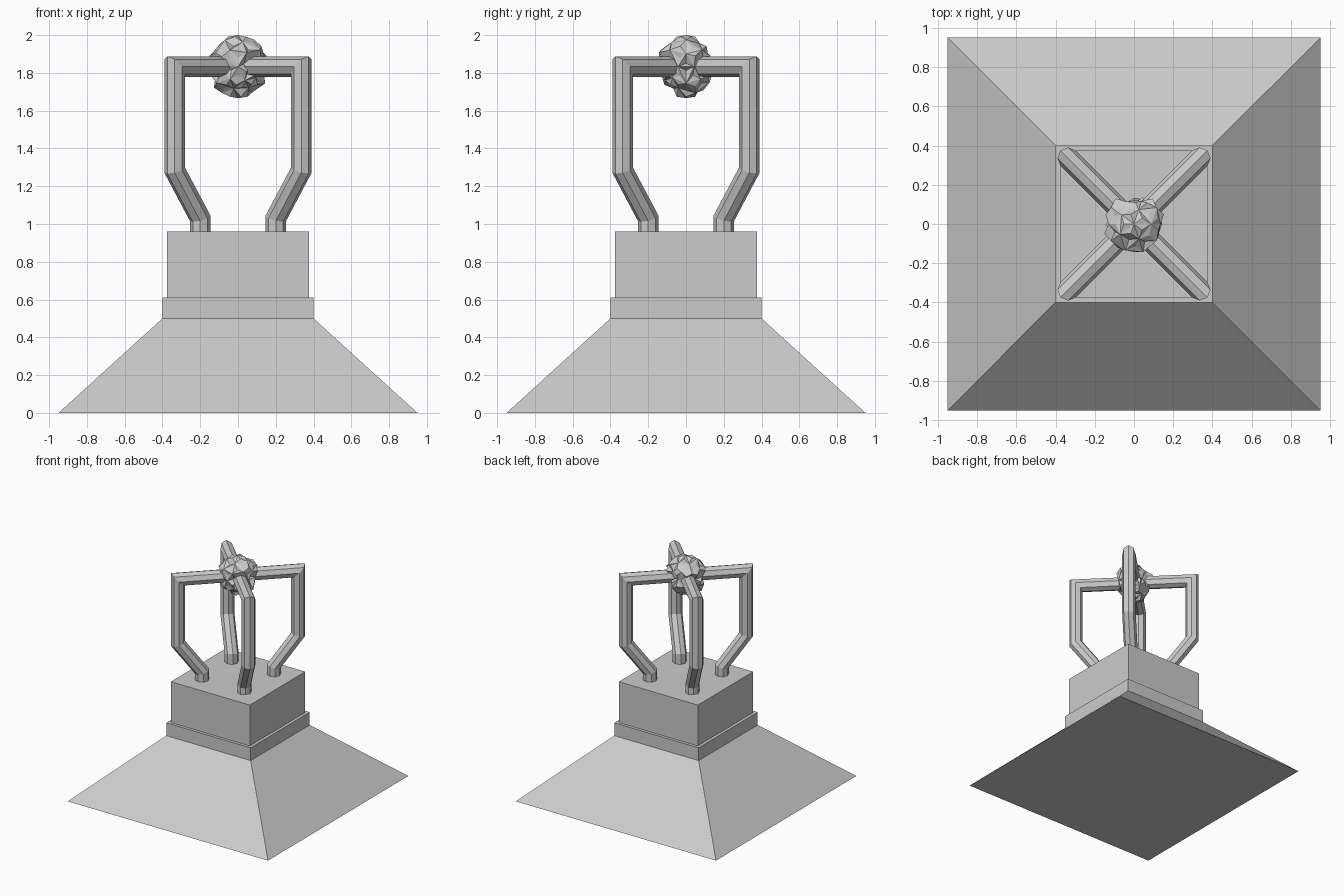
import bpy, bmesh, math, random
from mathutils import Vector, Matrix

cube = bpy.data.objects.get("Cube")
if cube:
    bpy.data.objects.remove(cube, do_unlink=True)

stone = bpy.data.materials.new("plain_grey")
stone.use_nodes = True
GREY = (0.6, 0.6, 0.6, 1)
stone.diffuse_color = GREY
stone.node_tree.nodes["Principled BSDF"].inputs["Base Color"].default_value = GREY


def finish(name, bm):
    bmesh.ops.recalc_face_normals(bm, faces=bm.faces)
    mesh = bpy.data.meshes.new(name)
    bm.to_mesh(mesh)
    bm.free()
    mesh.materials.append(stone)
    obj = bpy.data.objects.new(name, mesh)
    bpy.context.collection.objects.link(obj)
    return obj


def block(name, low, high, z0, z1):
    """Square block with half-widths low (bottom) and high (top)."""
    bm = bmesh.new()
    bmesh.ops.create_cube(bm, size=2)
    for v in bm.verts:
        half, z = (high, z1) if v.co.z > 0 else (low, z0)
        v.co = (v.co.x * half, v.co.y * half, z)
    return finish(name, bm)


def arm(name, path, radius, angle, sides=8):
    """Mitred tube along a path of (distance out, height), turned about z."""
    bm = bmesh.new()
    points = [Vector((r, 0, z)) for r, z in path]
    side = Vector((0, 1, 0))
    rings = []
    for i, p in enumerate(points):
        into = (p - points[i - 1]).normalized() if i else None
        out = (points[i + 1] - p).normalized() if i + 1 < len(points) else None
        into, out = into or out, out or into
        tangent = (into + out).normalized()
        across = side.cross(tangent) / tangent.dot(out)
        rings.append([bm.verts.new(p + radius * (side * math.cos(a) + across * math.sin(a)))
                      for a in (math.tau * k / sides for k in range(sides))])
    for a, b in zip(rings, rings[1:]):
        for k in range(sides):
            n = (k + 1) % sides
            bm.faces.new((a[k], a[n], b[n], b[k]))
    bm.faces.new(rings[0])
    bm.faces.new(rings[-1])
    bm.transform(Matrix.Rotation(angle, 4, "Z"))
    return finish(name, bm)


# Stepped pedestal
block("sloped_base", 0.95, 0.40, 0, 0.50)
block("plinth_step", 0.40, 0.40, 0.50, 0.61)
block("pedestal_block", 0.375, 0.375, 0.61, 0.96)

# Four bent arms meeting in the middle
ARM_PATH = [(0.283, 0.94), (0.283, 1.03), (0.474, 1.285), (0.474, 1.833), (0, 1.833)]
for i, corner in enumerate(("back_left", "back_right", "front_right", "front_left")):
    arm(corner + "_arm", ARM_PATH, 0.055, math.radians(45 + 90 * i))

# Jagged rock held at the crossing, pinched a little around its middle
random.seed(4)
bm = bmesh.new()
bmesh.ops.create_icosphere(bm, subdivisions=2, radius=1)
bmesh.ops.poke(bm, faces=bm.faces[:], offset=0)
for v in bm.verts:
    d = v.co.normalized()
    reach = random.uniform(0.128, 0.172) - 0.025 * (abs(d.z) < 0.3)
    if abs(d.z) > 0.95:
        reach = 0.167
    v.co = d * reach
bm.transform(Matrix.Translation((0, 0, 1.833)))
finish("jagged_rock", bm)
